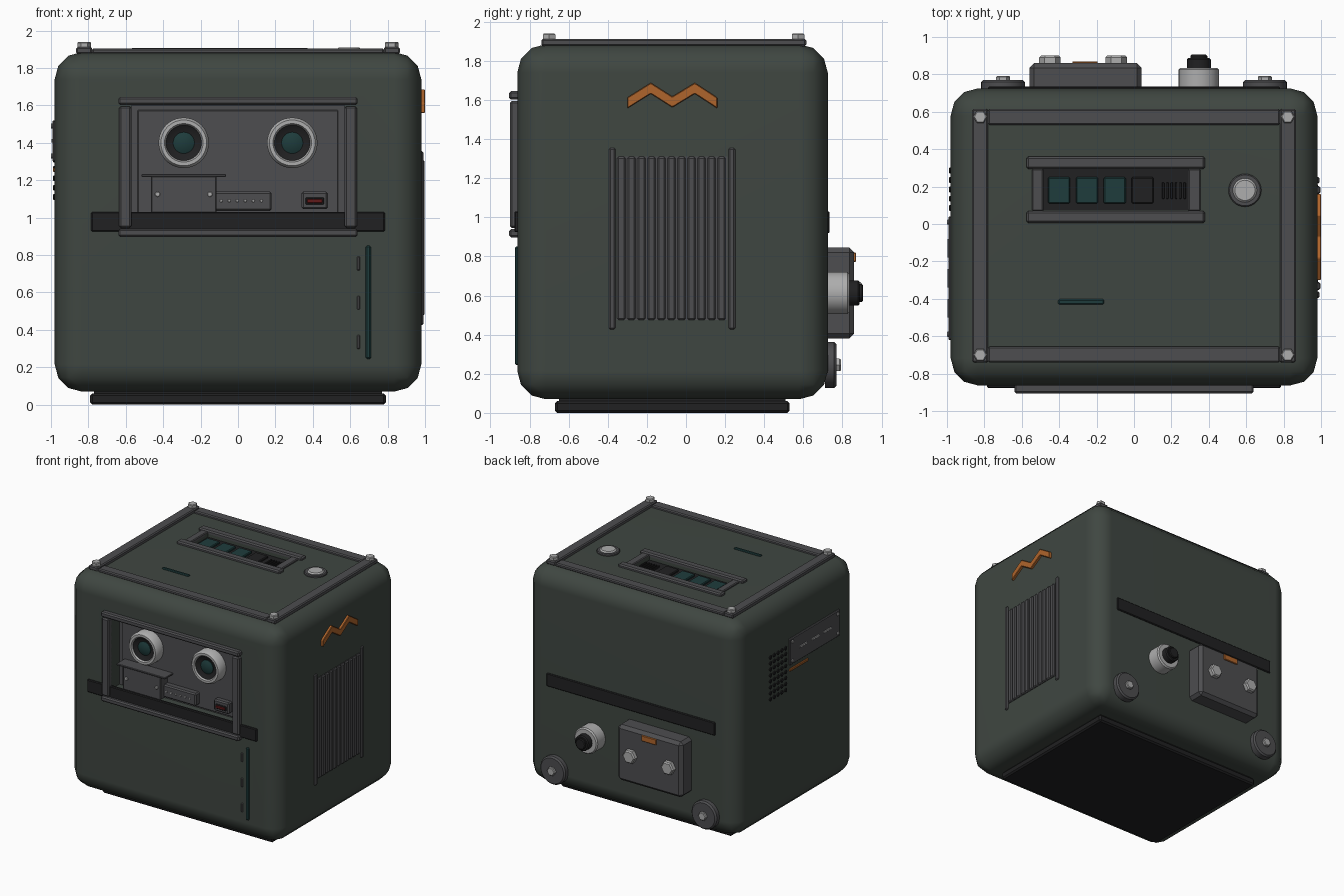
import bpy, bmesh, math
from mathutils import Vector, Matrix

if "Cube" in bpy.data.objects:
    bpy.data.objects.remove(bpy.data.objects["Cube"])


def material(name, r, g, b):
    m = bpy.data.materials.new(name)
    m.diffuse_color = (r, g, b, 1)
    m.use_nodes = True
    m.node_tree.nodes["Principled BSDF"].inputs["Base Color"].default_value = m.diffuse_color
    return m


GREEN = material("dark_green", 0.05, 0.062, 0.053)
GREY = material("steel", 0.075, 0.075, 0.08)
DARK = material("black", 0.015, 0.015, 0.016)
LIGHT = material("pale_metal", 0.42, 0.42, 0.42)
ORANGE = material("orange", 0.43, 0.13, 0.025)
TEAL = material("teal", 0.013, 0.045, 0.045)
RED = material("red", 0.12, 0.01, 0.01)


def finish(name, bm, mat, bevel=0, segments=1):
    bmesh.ops.recalc_face_normals(bm, faces=bm.faces[:])
    if bevel:
        bmesh.ops.bevel(bm, geom=bm.edges[:], offset=bevel, segments=segments,
                        profile=0.5, affect='EDGES', clamp_overlap=True)
    me = bpy.data.meshes.new(name)
    bm.to_mesh(me)
    bm.free()
    me.materials.append(mat)
    ob = bpy.data.objects.new(name, me)
    bpy.context.collection.objects.link(ob)
    return ob


def smooth(ob, angle=40):
    bpy.ops.object.select_all(action='DESELECT')
    ob.select_set(True)
    bpy.context.view_layer.objects.active = ob
    bpy.ops.object.shade_smooth_by_angle(angle=math.radians(angle))


def box(name, x, y, z, mat=GREY, bevel=0.006, segments=1):
    lo, hi = Vector((x[0], y[0], z[0])), Vector((x[1], y[1], z[1]))
    bm = bmesh.new()
    bmesh.ops.create_cube(bm, size=1, matrix=Matrix.Translation((lo + hi) / 2)
                          @ Matrix.Diagonal((*(hi - lo), 1)))
    return finish(name, bm, mat, bevel, segments)


def lathe(name, profile, loc, axis, mat, sides=32):
    """Revolve (radius, height) points about the given outward axis."""
    bm = bmesh.new()
    vs = [bm.verts.new((r, 0, h)) for r, h in profile]
    es = [bm.edges.new(p) for p in zip(vs, vs[1:])]
    bmesh.ops.spin(bm, geom=vs + es, cent=(0, 0, 0), axis=(0, 0, 1),
                   angle=math.tau, steps=sides)
    bmesh.ops.remove_doubles(bm, verts=bm.verts[:], dist=1e-4)
    rot = Vector(axis).to_track_quat('Z', 'Y').to_matrix().to_4x4()
    bm.transform(Matrix.Translation(loc) @ rot)
    ob = finish(name, bm, mat)
    if sides > 8:
        smooth(ob)
    return ob


def disc(name, r, h, loc, axis, mat, sides=32, c=0.006):
    return lathe(name, [(0, 0), (r, 0), (r, h - c), (r - c, h), (0, h)], loc, axis, mat, sides)


FRONT, BACK, LEFT, UP = (0, -1, 0), (0, 1, 0), (-1, 0, 0), (0, 0, 1)

# body shell with recesses for the face and the top display
body = box("body", (-0.98, 0.98), (-0.863, 0.725), (0.07, 1.885), GREEN, 0.145, 3)
for n, dims in (("face_cutter", ((-0.57, 0.57), (-1, -0.745), (1.0, 1.60))),
                ("display_cutter", ((-0.485, 0.29), (0.07, 0.295), (1.845, 2)))):
    cutter = box(n, *dims, GREEN, 0)
    mod = body.modifiers.new(n, 'BOOLEAN')
    mod.object, mod.operation, mod.solver = cutter, 'DIFFERENCE', 'EXACT'
    bpy.context.view_layer.objects.active = body
    bpy.ops.object.modifier_apply(modifier=n)
    bpy.data.objects.remove(cutter)
smooth(body)
body.modifiers.new("normals", 'WEIGHTED_NORMAL').keep_sharp = True

# base
box("base", (-0.79, 0.79), (-0.67, 0.53), (0, 0.06), DARK, 0.012)
box("base_neck", (-0.77, 0.77), (-0.65, 0.51), (0.05, 0.09), DARK, 0)

# face frame and panel
box("face_panel", (-0.569, 0.569), (-0.755, -0.74), (1.0, 1.599), GREY, 0)
box("face_inner_panel", (-0.537, 0.535), (-0.765, -0.75), (1.01, 1.575), GREY, 0.004)
for s in (-1, 1):
    box("face_post", sorted((s * 0.57, s * 0.635)), (-0.90, -0.85), (0.945, 1.595), GREY, 0.01)
for z in ((1.602, 1.645), (0.897, 0.94)):
    box("face_rail", (-0.64, 0.64), (-0.905, -0.85), z, GREY, 0.01)
box("front_belt", (-0.785, 0.785), (-0.878, -0.85), (0.925, 1.03), DARK)
box("back_belt", (-0.78, 0.78), (0.71, 0.735), (0.92, 1.03), DARK)

# eyes
for x in (-0.29, 0.29):
    at = (x, -0.76, 1.40)
    lathe("eye_ring", [(0.095, 0), (0.135, 0), (0.135, 0.075), (0.122, 0.092),
                       (0.103, 0.092), (0.095, 0.08), (0.095, 0)], at, FRONT, LIGHT, 40)
    lathe("eye_socket", [(0, 0), (0.096, 0), (0.096, 0.08), (0.06, 0.06), (0, 0.06)],
          at, FRONT, DARK, 40)
    lathe("eye_lens", [(0, 0.05), (0.057, 0.05), (0.057, 0.066), (0.035, 0.076), (0, 0.08)],
          at, FRONT, TEAL, 32)

# small units under the eyes
box("jaw_box", (-0.465, -0.115), (-0.86, -0.755), (1.025, 1.222))
box("jaw_lip", (-0.515, -0.065), (-0.872, -0.755), (1.218, 1.232), GREY, 0.003)
for x in (-0.43, -0.15):
    disc("jaw_rivet", 0.014, 0.012, (x, -0.858, 1.125), FRONT, LIGHT, 12, 0.003)
box("connector_strip", (-0.125, 0.18), (-0.815, -0.755), (1.035, 1.14), GREY, 0.01)
for i in range(6):
    disc("connector_pin", 0.008, 0.01, (-0.09 + i * 0.043, -0.812, 1.09), FRONT, LIGHT, 8, 0.002)
box("switch_box", (0.34, 0.48), (-0.81, -0.755), (1.045, 1.14), GREY, 0.01)
box("switch_bezel", (0.36, 0.46), (-0.818, -0.80), (1.07, 1.108), DARK, 0.004)
box("switch_light", (0.368, 0.452), (-0.824, -0.81), (1.078, 1.1), RED, 0.004)

# lower front trim
box("front_light_strip", (0.683, 0.71), (-0.875, -0.85), (0.245, 0.85), TEAL)
for z in (0.755, 0.545, 0.335):
    box("front_hinge", (0.636, 0.652), (-0.871, -0.85), (z - 0.037, z + 0.037), GREY, 0.004)

# top frame with corner bolts
for s in (-1, 1):
    box("top_side_bar", sorted((s * 0.78, s * 0.865)), (-0.74, 0.615), (1.875, 1.913), GREY, 0.008)
    for y in (-0.70, 0.573):
        disc("top_bolt", 0.037, 0.032, (s * 0.822, y, 1.908), UP, LIGHT, 6)
for y in ((0.53, 0.615), (-0.74, -0.655)):
    box("top_cross_bar", (-0.78, 0.78), y, (1.875, 1.905), GREY, 0.008)

# top display
box("display_bed", (-0.484, 0.289), (0.071, 0.294), (1.84, 1.853), DARK, 0)
for y in ((0.295, 0.36), (0.005, 0.07)):
    box("display_rail", (-0.575, 0.38), y, (1.87, 1.908), GREY, 0.01)
for x in ((-0.545, -0.485), (0.29, 0.355)):
    box("display_post", x, (0.07, 0.295), (1.87, 1.9), GREY)
for i in range(4):
    x = -0.46 + i * 0.149
    box("display_cell", (x, x + 0.118), (0.11, 0.25), (1.85, 1.872), TEAL if i < 3 else DARK)
for i in range(6):
    x = 0.15 + i * 0.023
    box("display_vent_bar", (x, x + 0.012), (0.135, 0.222), (1.85, 1.868), DARK, 0.002)

# top button and slot
disc("button_collar", 0.088, 0.02, (0.593, 0.18, 1.88), UP, GREY)
disc("button", 0.066, 0.03, (0.593, 0.18, 1.88), UP, LIGHT, 32, 0.012)
box("top_slot", (-0.405, -0.16), (-0.43, -0.402), (1.875, 1.895), TEAL)

# right side grille
box("grille_bed", (0.96, 0.984), (-0.355, 0.212), (0.475, 1.312), GREY, 0)
for i in range(11):
    y = -0.352 + i * 0.0513
    box("grille_slat", (0.97, 0.996), (y, y + 0.042), (0.475, 1.31), GREY, 0.008)
for y in ((-0.395, -0.36), (0.217, 0.252)):
    box("grille_rail", (0.96, 0.993), y, (0.427, 1.355), GREY, 0.008)

# right side zigzag trim
line = [(-0.30, 1.585), (-0.18, 1.66), (-0.07, 1.59), (0.045, 1.66), (0.16, 1.585)]
bm = bmesh.new()
loops = [[bm.verts.new((x, y, z + o)) for y, z in line]
         for x, o in ((0.965, -0.028), (1.0, -0.028), (1.0, 0.028), (0.965, 0.028))]
for k in range(4):
    a, b = loops[k], loops[(k + 1) % 4]
    for i in range(len(line) - 1):
        bm.faces.new((a[i], a[i + 1], b[i + 1], b[i]))
for e in (0, -1):
    bm.faces.new([l[e] for l in loops])
finish("zigzag_trim", bm, ORANGE, 0.004)

# left side plate, vent holes and strip
box("left_plate", (-0.993, -0.96), (-0.62, 0.04), (1.30, 1.52))
for y in (-0.59, 0.01):
    for z in (1.33, 1.49):
        disc("plate_rivet", 0.014, 0.01, (-0.99, y, z), LEFT, LIGHT, 12, 0.003)
for y in (-0.45, -0.29, -0.13):
    box("plate_dash", (-0.998, -0.98), (y - 0.05, y + 0.05), (1.402, 1.42), LIGHT, 0.003)
for i in range(5):
    for j in range(8):
        disc("vent_dot", 0.016, 0.012, (-0.976, 0.085 + i * 0.05, 1.11 + j * 0.05),
             LEFT, DARK, 10, 0.003)
box("left_strip", (-0.99, -0.96), (-0.21, 0.035), (1.245, 1.267), ORANGE, 0.004)

# back box
box("back_box", (-0.56, 0.04), (0.70, 0.86), (0.38, 0.845), GREY, 0.025)
for x in (-0.45, -0.095):
    disc("back_box_bolt", 0.058, 0.045, (x, 0.855, 0.62), BACK, LIGHT, 6, 0.01)
box("back_tag", (-0.33, -0.195), (0.85, 0.87), (0.772, 0.82), ORANGE, 0.004)

# back port
at = (0.347, 0.71, 0.613)
disc("port_collar", 0.108, 0.125, at, BACK, LIGHT, 40, 0.01)
disc("port_plug", 0.064, 0.178, at, BACK, DARK, 32, 0.008)
disc("port_tip", 0.045, 0.195, at, BACK, DARK, 32)

# back feet discs
for x in (-0.70, 0.70):
    disc("back_disc", 0.117, 0.06, (x, 0.71, 0.245), BACK, GREY, 40, 0.012)
    disc("back_disc_bolt", 0.037, 0.03, (x, 0.762, 0.245), BACK, LIGHT, 6)
